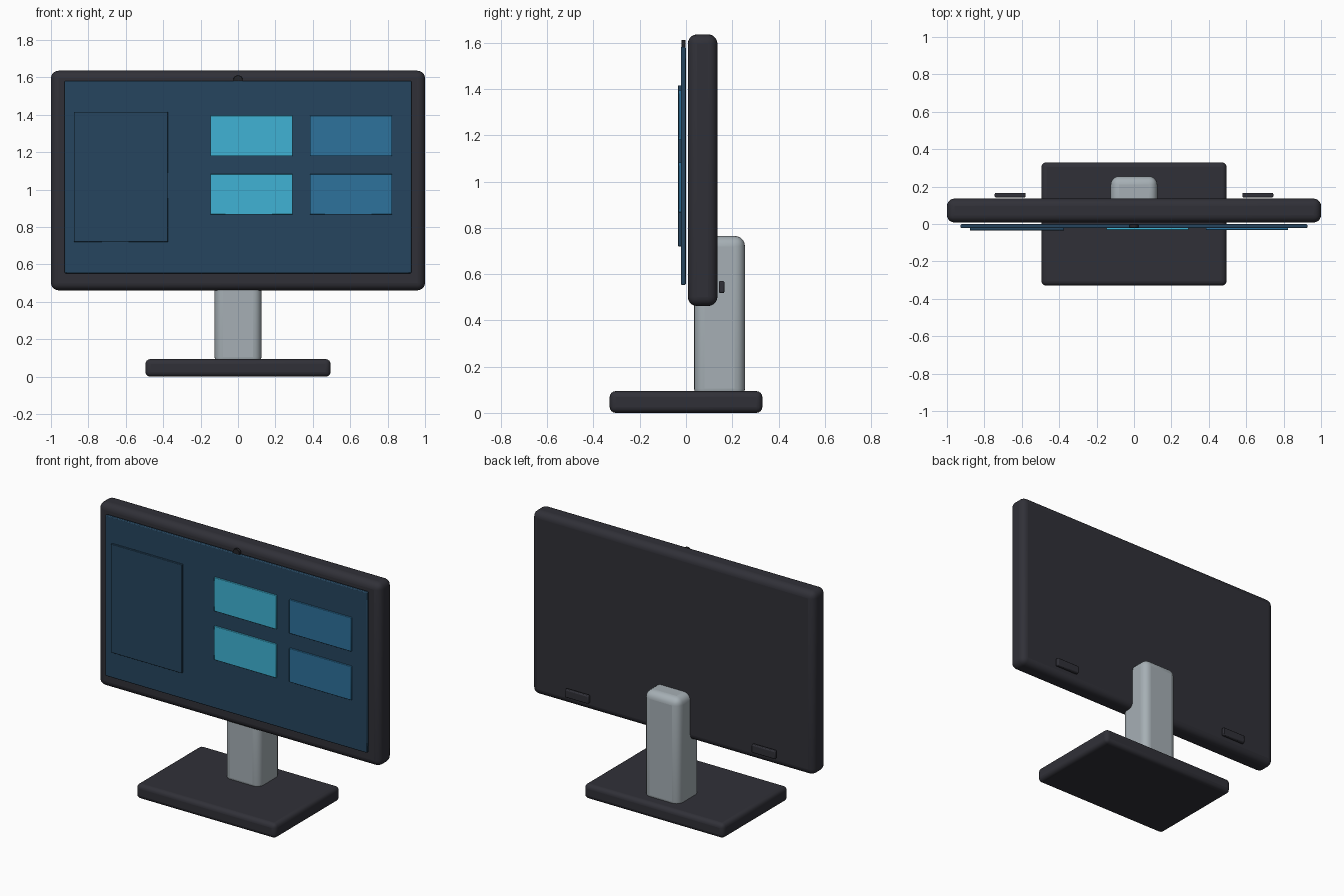
import bpy
import math

cube = bpy.data.objects.get("Cube")
if cube:
    bpy.data.objects.remove(cube, do_unlink=True)


def material(name, rgb):
    m = bpy.data.materials.new(name)
    m.use_nodes = True
    color = (*rgb, 1)
    m.diffuse_color = color
    m.node_tree.nodes["Principled BSDF"].inputs["Base Color"].default_value = color
    return m


charcoal = material("charcoal plastic", (0.03, 0.03, 0.039))
black = material("black plastic", (0.018, 0.018, 0.022))
silver = material("silver metal", (0.38, 0.43, 0.46))
navy = material("navy screen", (0.019, 0.06, 0.112))
cyan = material("cyan card", (0.05, 0.45, 0.66))
blue = material("blue card", (0.027, 0.168, 0.335))


def finish(obj, name, mat, bevel, segments):
    obj.name = name
    obj.data.materials.append(mat)
    mod = obj.modifiers.new("rounded edges", "BEVEL")
    mod.width = bevel
    mod.segments = segments
    mod.limit_method = "ANGLE"
    bpy.ops.object.shade_smooth_by_angle(angle=math.radians(35))
    return obj


def box(name, x, y, z, mat, bevel=0.003, segments=2):
    """Rounded box from its (min, max) extent on each axis."""
    ranges = (x, y, z)
    bpy.ops.mesh.primitive_cube_add(size=1, location=[sum(r) / 2 for r in ranges])
    obj = bpy.context.object
    obj.scale = [r[1] - r[0] for r in ranges]
    bpy.ops.object.transform_apply(location=False, rotation=False, scale=True)
    return finish(obj, name, mat, bevel, segments)


# Stand
box("base", (-0.495, 0.495), (-0.33, 0.33), (0, 0.094), charcoal, 0.026, 4)
box("stand_column", (-0.125, 0.125), (0.035, 0.255), (0.06, 0.765), silver, 0.045, 5)

# Display housing and screen
box("housing", (-1, 1), (0.008, 0.136), (0.462, 1.636), charcoal, 0.04, 5)
box("screen", (-0.927, 0.927), (-0.022, -0.001), (0.553, 1.582), navy, 0.005)

# Raised panels on the screen
box("side_panel", (-0.878, -0.374), (-0.035, -0.02), (0.72, 1.416), navy)
for column, x, mat in (("inner", -0.148, cyan), ("outer", 0.384, blue)):
    for row, z in (("lower", 0.867), ("upper", 1.179)):
        box(f"{row}_{column}_card", (x, x + 0.44), (-0.032, -0.02),
            (z, z + 0.217), mat)

# Webcam
bpy.ops.mesh.primitive_cylinder_add(vertices=24, radius=0.025, depth=0.018,
                                    location=(0, -0.011, 1.587),
                                    rotation=(math.pi / 2, 0, 0))
finish(bpy.context.object, "webcam", black, 0.002, 1)

# Rear vents
for side, cx in (("left", 0.662), ("right", -0.662)):
    box(f"{side}_rear_vent", (cx - 0.083, cx + 0.083), (0.142, 0.166),
        (0.518, 0.57), charcoal, 0.006)
